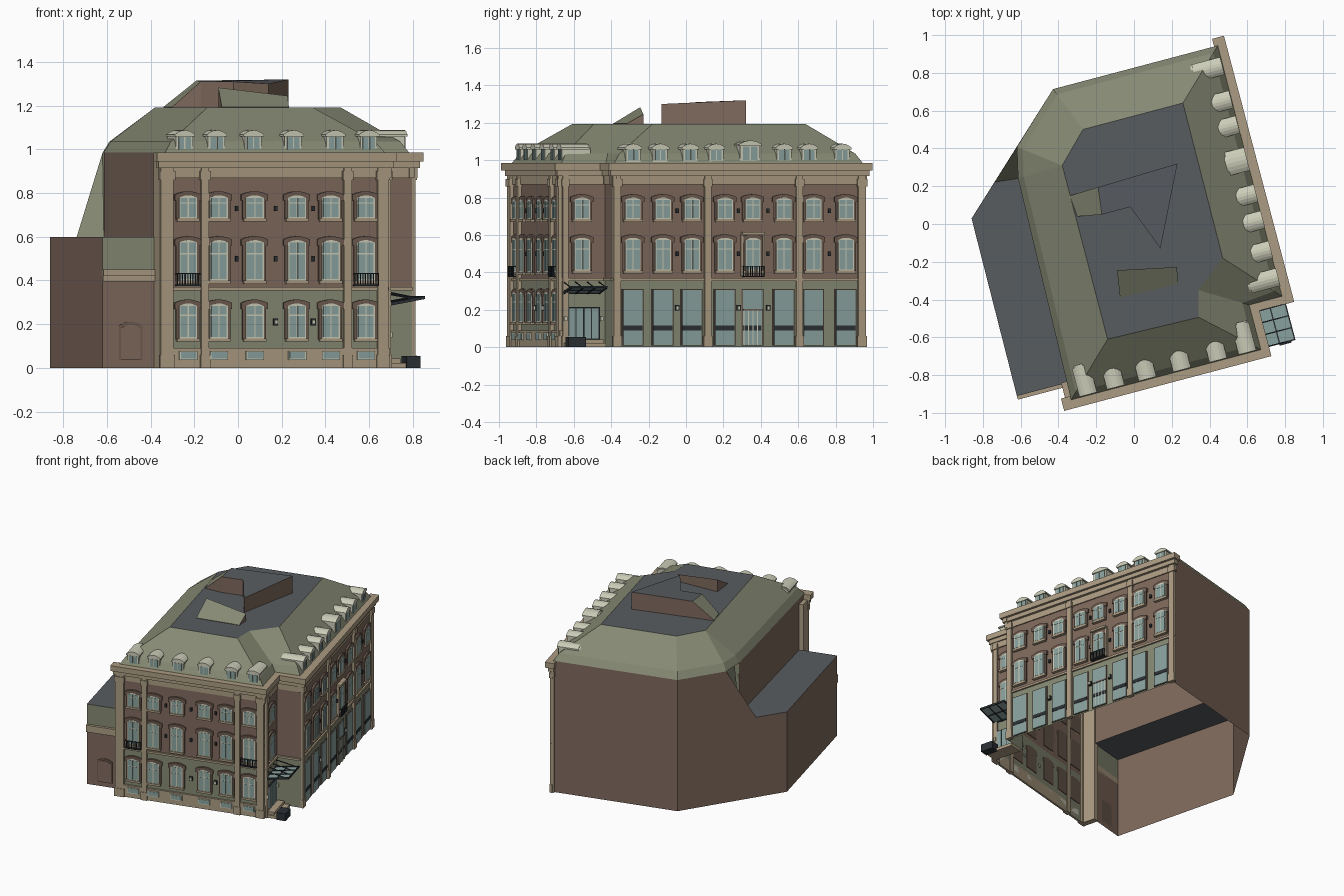
import bpy, bmesh, math
from mathutils import Matrix, Vector

cube = bpy.data.objects.get("Cube")
if cube:
    bpy.data.objects.remove(cube)

TURN = math.radians(14.8)
PALETTE = {
    "brick": (.21, .142, .108), "stone": (.41, .33, .225), "sage": (.235, .25, .17),
    "slate": (.098, .107, .117), "glass": (.25, .36, .34), "cream": (.6, .6, .48),
    "iron": (.025, .03, .036), "dark_brick": (.155, .105, .08),
}
NAMES = list(PALETTE)
MATS = []
for label, rgb in PALETTE.items():
    m = bpy.data.materials.new(label)
    m.use_nodes = True
    m.diffuse_color = (*rgb, 1)
    bsdf = m.node_tree.nodes["Principled BSDF"]
    bsdf.inputs["Base Color"].default_value = (*rgb, 1)
    bsdf.inputs["Roughness"].default_value = .8
    MATS.append(m)

parts = {}


def mesh(name):
    return parts.setdefault(name, bmesh.new()) if name not in parts else parts[name]


def frame(u, v, along, out):
    """Facade frame: distance along the wall, outward distance, height."""
    m = Matrix.Identity(4)
    m.col[0], m.col[1] = (*along, 0, 0), (*out, 0, 0)
    m.col[3] = (u, v, 0, 1)
    return m


EAST_WAY, SOUTH_WAY = ((0, 1), (1, 0)), ((1, 0), (0, -1))
FRONT = frame(0, -.815, *SOUTH_WAY)
EAST = frame(.67, 0, *EAST_WAY)
SIDE = frame(.497, 0, *EAST_WAY)
RECESS = frame(0, -.58, *SOUTH_WAY)
ANNEX = frame(0, -.722, *SOUTH_WAY)


def sheet(name, points, mat):
    bm = mesh(name)
    f = bm.faces.new([bm.verts.new(p) for p in points])
    f.material_index = NAMES.index(mat)


def prism(name, F, pts, d0, d1, mat):
    bm = mesh(name)
    a = [bm.verts.new(F @ Vector((s, d0, z))) for s, z in pts]
    b = [bm.verts.new(F @ Vector((s, d1, z))) for s, z in pts]
    n = len(pts)
    faces = [bm.faces.new(a), bm.faces.new(b[::-1])]
    faces += [bm.faces.new((a[i], b[i], b[(i + 1) % n], a[(i + 1) % n])) for i in range(n)]
    for f in faces:
        f.material_index = NAMES.index(mat)
    bmesh.ops.recalc_face_normals(bm, faces=faces)


def box(name, F, s0, s1, z0, z1, d0, d1, mat):
    prism(name, F, [(s0, z0), (s1, z0), (s1, z1), (s0, z1)], d0, d1, mat)


def arch(s, w, z0, z1, rise, n=6):
    """Outline with a shallow curved head."""
    h = w / 2
    top = [(s + h - w * i / n, z1 - rise * (2 * i / n - 1) ** 2) for i in range(n + 1)]
    return [(s - h, z0), (s + h, z0)] + top


def wall(F, s0, s1, bands):
    for z0, z1, mat in bands:
        sheet("street_walls", [F @ Vector((s, 0, z)) for s, z in
                               ((s0, z0), (s1, z0), (s1, z1), (s0, z1))], mat)


def window(F, s, z0, z1, w=.085):
    name = "windows"
    prism(name, F, arch(s, w + .026, z0 - .005, z1 + .015, .015), -.005, .010, "dark_brick")
    prism(name, F, arch(s, w + .04, z1 - .025, z1 + .018, .015), -.005, .014, "dark_brick")
    prism(name, F, arch(s, w, z0, z1, .012), 0, .016, "cream")
    h, bar, mid = w / 2 - .006, .003, z0 + (z1 - z0) * .66
    for a, b in ((s - h, s - bar), (s + bar, s + h)):
        box(name, F, a, b, z0 + .006, mid - bar, .01, .018, "glass")
        box(name, F, a, b, mid + bar, z1 - .012, .01, .018, "glass")
    box(name, F, s - w * .62, s + w * .62, z0 - .015, z0, 0, .022, "stone")


def pane(F, s, w, z0, z1):
    box("windows", F, s - w / 2, s + w / 2, z0, z1, 0, .022, "cream")
    box("windows", F, s - w / 2 + .006, s + w / 2 - .006, z0 + .005, z1 - .005, .01, .024, "glass")


def balcony(F, s, z=.375, w=.115, out=.035):
    box("balconies", F, s - w / 2, s + w / 2, z, z + .006, 0, out, "iron")
    box("balconies", F, s - w / 2, s + w / 2, z + .055, z + .06, out - .005, out, "iron")
    for i in range(10):
        x = s - w / 2 + (w - .004) * i / 9
        box("balconies", F, x, x + .004, z, z + .057, out - .005, out, "iron")
    for x in (s - w / 2, s + w / 2 - .004):
        box("balconies", F, x, x + .004, z + .053, z + .058, 0, out, "iron")


def dormer(F, s, w, depth, top):
    prism("dormers", F, arch(s, w, .985, top, .02), -.012, -depth, "cream")
    prism("dormers", F, arch(s, w + .016, top - .025, top + .005, .02), -.004, -depth + .01, "cream")
    for side in (-1, 1):
        x = s + side * w * .2
        box("dormers", F, x - w * .16, x + w * .16, 1.0, top - .027, -.02, -.007, "glass")


def pilaster(F, s, w, out):
    box("pilasters", F, s - w / 2, s + w / 2, 0, .93, -.01, out, "stone")
    box("pilasters", F, s - w / 2 - .006, s + w / 2 + .006, .86, .9, 0, out + .006, "stone")
    box("pilasters", F, s - w / 2 - .005, s + w / 2 + .005, 0, .06, 0, out + .004, "stone")


def cornice(F, s0, s1, reach):
    box("cornice", F, s0 + .02, s1 - .02, .87, .92, -.015, .008, "stone")
    box("cornice", F, s0 + .012, s1 - .012, .915, .945, -.015, reach * .6, "stone")
    box("cornice", F, s0, s1, .945, .985, -.02, reach, "stone")


STOREYS = [(0, .36, "sage"), (.36, .88, "brick"), (.88, .95, "stone")]

# Street walls, cornices and string courses
for F, s0, s1, c0, c1, reach in (
        (FRONT, -.588, .497, -.61, .525, .047), (EAST, -.58, .815, -.615, .842, .045),
        (SIDE, -.815, -.58, -.86, -.57, .028), (RECESS, .497, .67, .49, .715, .033)):
    wall(F, s0, s1, STOREYS)
    cornice(F, c0, c1, reach)
    box("string_courses", F, s0, s1, .355, .37, 0, .012, "stone")

# Front facade
box("plinth", FRONT, -.588, .5, 0, .09, 0, .014, "stone")
for s, w in ((-.555, .06), (-.375, .036), (.3, .036), (.467, .05)):
    pilaster(FRONT, s, w, .02)
box("pilasters", FRONT, -.588, -.545, 0, .945, -.1, .015, "stone")
for s in (-.455, -.31, -.14, .06, .22, .386):
    window(FRONT, s, .685, .79)
    window(FRONT, s, .4, .585)
    window(FRONT, s, .135, .295)
    pane(FRONT, s, .085, .037, .078)
for s in (-.455, .386):
    balcony(FRONT, s)

# East facade with shop openings
for s, w in ((-.56, .04), (-.059, .036), (.448, .036), (.793, .042)):
    pilaster(EAST, s, w, .016)
EAST_BAYS = (-.474, -.308, -.147, .035, .189, .361, .525, .704)
for s in EAST_BAYS:
    window(EAST, s, .685, .8)
    window(EAST, s, .41, .585)
    box("shop_fronts", EAST, s - .06, s + .06, .01, .312, 0, .008, "dark_brick")
    box("shop_fronts", EAST, s - .053, s + .053, .012, .305, 0, .012, "glass")
    box("shop_fronts", EAST, s - .053, s + .053, .09, .115, 0, .015, "iron")
door = EAST_BAYS[4]
for x in (-.05, -.025, 0, .025, .05):
    box("shop_fronts", EAST, door + x - .002, door + x + .002, .01, .2, 0, .017, "cream")
box("shop_fronts", EAST, door - .053, door + .053, .195, .203, 0, .018, "dark_brick")
box("balcony_surround", EAST, door - .062, door + .062, .6, .615, 0, .03, "stone")
for x in (-.06, .06):
    box("balcony_surround", EAST, door + x - .006, door + x + .006, .38, .6, 0, .018, "stone")
balcony(EAST, door)

# Wall anchors and lamps
for F, spots, lamps in ((FRONT, (-.222, -.039, .139), (-.039, .139)),
                        (EAST, (-.227, .112, .275, .614), (-.227, .112, .275))):
    for s in spots:
        for z in (.5, .73):
            box("wall_anchors", F, s - .007, s + .007, z - .012, z + .012, 0, .012, "iron")
    for s in lamps:
        box("lamps", F, s - .011, s + .011, .195, .225, 0, .012, "iron")
        box("lamps", F, s - .007, s + .007, .2, .22, 0, .02, "cream")

# Recessed entrance: door, steps, canopy
pilaster(SIDE, -.8, .03, .012)
for z0, z1 in ((.685, .8), (.41, .585)):
    window(SIDE, -.71, z0, z1)
box("entrance_door", SIDE, -.79, -.61, .04, .215, 0, .01, "iron")
for i in range(4):
    s = -.783 + i * .043
    box("entrance_door", SIDE, s, s + .036, .045, .208, 0, .014, "glass")
for s in (-.8, -.6):
    box("lamps", SIDE, s - .008, s + .008, .14, .165, 0, .02, "cream")
box("entrance_steps", SIDE, -.81, -.6, 0, .022, 0, .1, "stone")
box("entrance_steps", SIDE, -.8, -.6, .022, .042, 0, .06, "stone")
box("planter", SIDE, -.82, -.725, 0, .055, .085, .15, "iron")
for d in (-.205, -.14, -.075, -.01):
    prism("canopy", FRONT, [(.497, .283), (.67, .315), (.67, .328), (.497, .298)], d, d + .007, "iron")
    prism("canopy", FRONT, [(.497, .345), (.64, .318), (.64, .322), (.497, .35)], d, d + .004, "iron")
prism("canopy", FRONT, [(.497, .289), (.665, .319), (.665, .323), (.497, .293)], -.2, -.006, "glass")
for u, z in ((.5, .284), (.58, .3), (.663, .315)):
    box("canopy", FRONT, u, u + .007, z, z + .013, -.205, -.003, "iron")

# Rear walls and low annex
NE, BACK = (.67, .80), (-.232, .80)
CORNER, STEP = (-.495, .553), (-.657, .403)
WEST, SOUTH = (-.824, .248), (-.832, -.722)
INNER, JOINT = (-.532, .39), (-.557, -.722)
LOW, EAVE = .6, .985
sheet("rear_walls", [(*NE, 0), (*BACK, 0), (*BACK, EAVE), (*NE, EAVE)], "brick")
sheet("rear_walls", [(*BACK, 0), (*WEST, 0), (*WEST, LOW), (*STEP, LOW), (*CORNER, EAVE),
                     (*BACK, EAVE)], "brick")
sheet("rear_walls", [(*WEST, 0), (*SOUTH, 0), (*SOUTH, LOW), (*WEST, LOW)], "brick")
sheet("rear_walls", [(*INNER, LOW), (*JOINT, LOW), (-.56, -.815, LOW), (-.56, -.815, EAVE),
                     (*INNER, EAVE)], "brick")
sheet("annex_roof", [(*p, LOW) for p in (WEST, SOUTH, JOINT, INNER, STEP)], "slate")
wall(ANNEX, -.832, -.557, [(0, .41, "brick"), (.41, .45, "stone"), (.45, LOW, "sage")])
box("annex_band", ANNEX, -.832, -.557, .395, .42, 0, .012, "stone")
box("annex_band", ANNEX, -.832, -.557, .42, .45, 0, .02, "stone")
prism("annex_door", ANNEX, arch(-.7, .11, .035, .212, .02), 0, .006, "dark_brick")
prism("annex_door", ANNEX, arch(-.7, .092, .035, .198, .018), 0, .009, "brick")
VALLEY = (-.485, .379, 1.03)
sheet("annex_roof", [(*CORNER, EAVE), (*STEP, LOW), (*INNER, LOW)], "sage")
sheet("annex_roof", [(*CORNER, EAVE), (*INNER, LOW), VALLEY], "sage")

# Main roof: steep skirt, slopes, flat top
eaves = [(-.56, -.815), (.48, -.815), (.48, -.57), (.66, -.57), NE, BACK, CORNER, INNER]
tops = [(-.291, -.554), (.205, -.565), (.24, -.425), (.408, -.294),
        (.414, .553), (-.133, .553), (-.288, .397), (-.288, .397)]
ridge = 1.192
rings = [[Vector((*e, EAVE)) for e in eaves],
         [Vector((*Vector(e).lerp(Vector(t), .13), 1.035)) for e, t in zip(eaves, tops)],
         [Vector((*t, ridge)) for t in tops]]
for low, high in zip(rings, rings[1:]):
    for i in range(len(eaves)):
        j = (i + 1) % len(eaves)
        quad = [low[i], low[j], high[j], high[i]]
        if high[i] == high[j]:
            quad.pop()
        sheet("roof_slopes", quad, "sage")
sheet("roof_flat", rings[2][:-1], "slate")

# Rooftop block and wedges, placed by unrotated plan positions
UNTURN = Matrix.Rotation(-TURN, 4, 'Z')


def rooftop(name, plan, heights, top):
    base = [UNTURN @ Vector((x, y, ridge - .02)) for x, y in plan]
    cap = [Vector((p.x, p.y, z)) for p, z in zip(base, heights)]
    sheet(name, cap, top)
    for i in range(len(plan)):
        j = (i + 1) % len(plan)
        sheet(name, [base[i], base[j], cap[j], cap[i]], "brick")


rooftop("roof_block", [(-.19, .195), (-.17, .05), (-.02, .09), (.14, -.13), (.23, .32)],
        (1.315, 1.31, 1.31, 1.3, 1.32), "slate")
rooftop("west_wedge", [(-.34, .15), (-.3, .04), (-.17, .05), (-.19, .195)],
        (1.195, 1.195, 1.31, 1.315), "sage")
rooftop("south_wedge", [(-.074, -.39), (.233, -.317), (.227, -.228), (-.09, -.245)],
        (1.195, 1.195, 1.245, 1.283), "sage")

# Dormers, longer at each end of a row
for F, row in ((FRONT, (-.465, -.314, -.14, .049, .247, .407)),
               (EAST, (-.466, -.316, -.151, -.007, .181, .369, .507, .69))):
    for s in row:
        end = s in (row[0], row[-1])
        big = s == .181
        dormer(F, s, .11 if big else .08, .17 if end else .12, 1.1 if big else 1.083)

for name, bm in parts.items():
    data = bpy.data.meshes.new(name)
    bm.to_mesh(data)
    bm.free()
    for m in MATS:
        data.materials.append(m)
    ob = bpy.data.objects.new(name, data)
    ob.rotation_euler.z = TURN
    bpy.context.collection.objects.link(ob)
